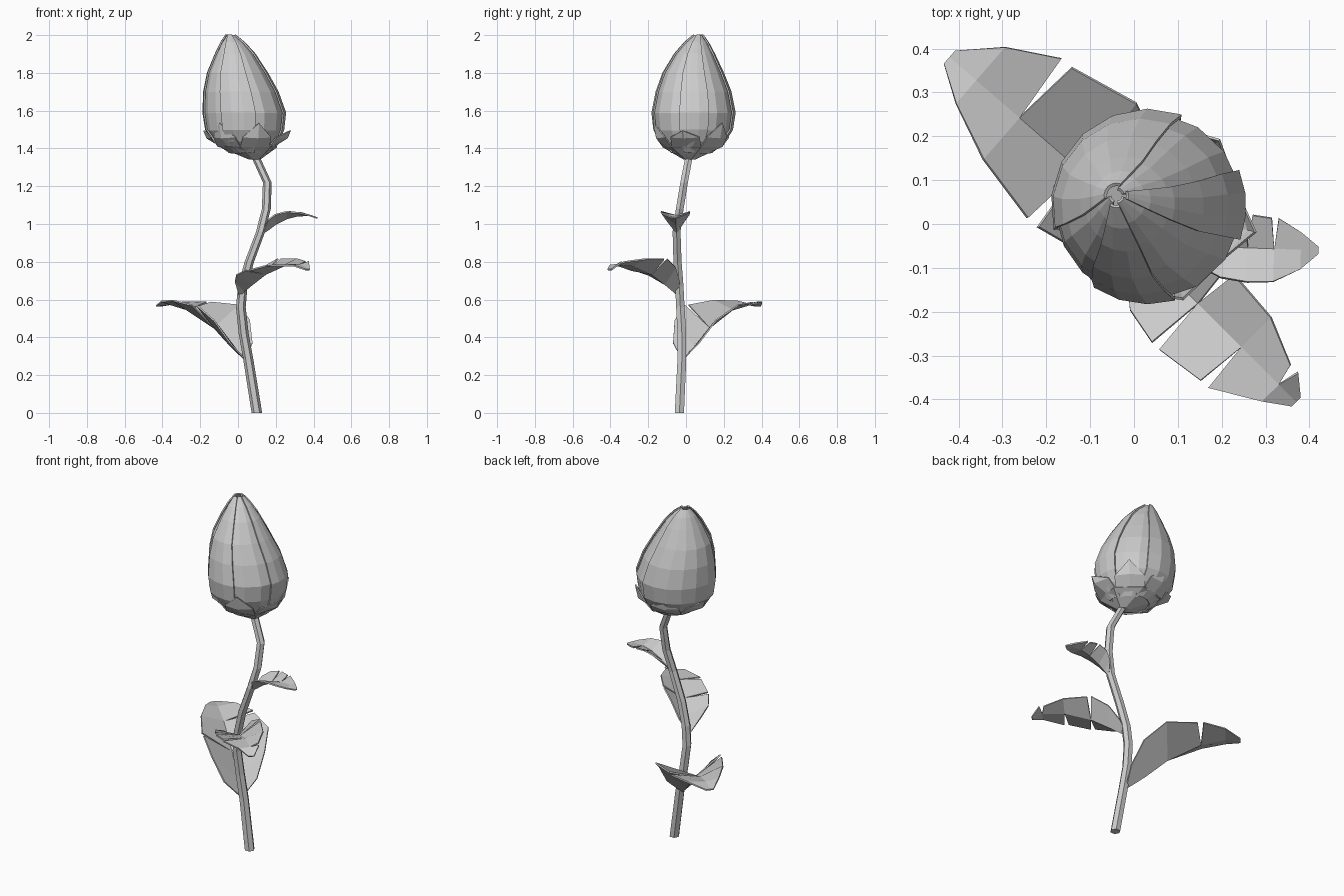
import bpy, bmesh, math
from mathutils import Vector

cube = bpy.data.objects.get("Cube")
if cube:
    bpy.data.objects.remove(cube, do_unlink=True)

grey = bpy.data.materials.new("soft grey")
grey.use_nodes = True
grey.diffuse_color = (0.6, 0.6, 0.6, 1)
grey.node_tree.nodes["Principled BSDF"].inputs["Base Color"].default_value = (0.6, 0.6, 0.6, 1)


def finish(name, bm, thickness=0):
    """Turn a bmesh into a flat shaded object, optionally thickened."""
    me = bpy.data.meshes.new(name)
    bm.to_mesh(me)
    bm.free()
    me.materials.append(grey)
    ob = bpy.data.objects.new(name, me)
    bpy.context.collection.objects.link(ob)
    if thickness:
        mod = ob.modifiers.new("thickness", "SOLIDIFY")
        mod.thickness = thickness
        mod.offset = 0
    return ob


def bridge(bm, rows, closed=False):
    """Join neighbouring rows of vertices with quads."""
    for low, high in zip(rows, rows[1:]):
        n = len(low)
        for i in range(n if closed else n - 1):
            j = (i + 1) % n
            bm.faces.new((low[i], low[j], high[j], high[i]))


def ring(bm, x, y, z, r, sides, turn=0):
    return [bm.verts.new((x + r * math.cos(a), y + r * math.sin(a), z))
            for a in (turn + math.tau * i / sides for i in range(sides))]


# Stem: a bent six-sided tube
path = [(.1, -.035, 0), (.055, -.022, .28), (.03, -.022, .42), (.015, -.03, .56),
        (.025, -.035, .67), (.06, -.045, .8), (.12, -.05, .96), (.15, -.033, 1.08),
        (.155, -.01, 1.22), (.1, .013, 1.34), (.085, .02, 1.38)]
bm = bmesh.new()
rows = [ring(bm, x, y, z, .028 - .004 * z, 6) for x, y, z in path]
bridge(bm, rows, True)
bm.faces.new(rows[0][::-1])
bm.faces.new(rows[-1])
finish("stem", bm)

# Bud: overlapping petals wrapped round a leaning profile (x, y, z, radius)
profile = [(.06, .03, 1.38, .1), (.045, .035, 1.44, .165), (.035, .038, 1.5, .2),
           (.033, .04, 1.59, .212), (.015, .04, 1.7, .19), (-.003, .038, 1.8, .152),
           (-.015, .045, 1.9, .098), (-.028, .055, 1.96, .056), (-.04, .065, 2, .018)]
# start angle, end angle, outward offset
petals = [(70, 194, .007), (185, 245, -.003), (236, 286, .007),
          (276, 350, -.003), (340, 382, .007), (374, 440, -.003)]
for k, (start, end, offset) in enumerate(petals):
    bm = bmesh.new()
    steps = max(3, round((end - start) / 22))
    rows = []
    for x, y, z, r in profile:
        row = []
        for i in range(steps + 1):
            a = math.radians(start + (end - start) * i / steps)
            row.append(bm.verts.new((x + (r + offset) * math.cos(a),
                                     y + (r + offset) * math.sin(a), z - max(0, -offset))))
        rows.append(row)
    bridge(bm, rows)
    finish(f"petal_{k + 1}", bm, .008)

# Calyx: a shallow six-sided cup under the bud
bm = bmesh.new()
rows = [ring(bm, .088, .018, 1.345, .03, 6, .3), ring(bm, .055, .032, 1.41, .158, 6, .3)]
bridge(bm, rows, True)
bm.faces.new(rows[0][::-1])
finish("calyx_cup", bm, .008)

# Sepals: pointed flaps rising from the cup rim
for k in range(6):
    bm = bmesh.new()
    mid = .3 + math.tau * (k + .5) / 6

    def rim(a, r, z):
        return bm.verts.new((.048 + r * math.cos(mid + a), .034 + r * math.sin(mid + a), z))

    flare = .02 if k % 3 == 2 else 0
    half = math.pi / 6
    rows = [[rim(-half, .16, 1.41), rim(0, .142, 1.41), rim(half, .16, 1.41)],
            [rim(-.42, .192, 1.46), rim(0, .198 + flare, 1.455), rim(.42, .192, 1.46)]]
    bridge(bm, rows)
    tip = rim(0, .215 + flare, 1.535 - flare * 2)
    for a, b in zip(rows[1], rows[1][1:]):
        bm.faces.new((a, b, tip))
    finish(f"sepal_{k + 1}", bm, .006)


def leaf(name, base, angle, stations, notches, gap):
    """Folded leaf. Stations: distance, midrib z, left width, left lift, right width,
    right lift. Notches: (station, side) where the blade is slit to the midrib."""
    bm = bmesh.new()
    a = math.radians(angle)
    along = Vector((math.cos(a), math.sin(a), 0))
    across = Vector((-math.sin(a), math.cos(a), 0))

    def point(s, t, z):
        return bm.verts.new(Vector((*base, z)) + along * s + across * t)

    spine = [point(st[0], 0, st[1]) for st in stations]
    for side in (1, -1):
        edges = []
        for i, (s, z, lw, ll, rw, rl) in enumerate(stations):
            w, lift = (lw, ll) if side == 1 else (rw, rl)
            if w == 0:
                edges.append((spine[i], spine[i]))
            elif (i, side) in notches:
                edges.append(tuple(point(s + g, side * w, z + lift) for g in (-gap, gap)))
            else:
                v = point(s, side * w, z + lift)
                edges.append((v, v))
        for i in range(len(spine) - 1):
            loop = [spine[i], spine[i + 1], edges[i + 1][0], edges[i][1]]
            loop = list(dict.fromkeys(loop))
            if len(loop) > 2:
                bm.faces.new(loop if side == 1 else loop[::-1])
    finish(name, bm, .008)


leaf("large_leaf", (.04, -.02), 139,
     [(0, .28, 0, 0, 0, 0), (.03, .3, .09, .07, .09, .07), (.1, .35, .14, .14, .15, .14),
      (.22, .45, .16, .12, .2, .12), (.4, .545, .125, .05, .165, .04),
      (.53, .575, .07, .015, .1, .01), (.61, .567, .02, 0, .02, 0)],
     {(3, 1), (4, -1)}, .016)
leaf("middle_leaf", (.005, -.04), -45,
     [(0, .62, 0, 0, 0, 0), (.04, .645, .05, .05, .07, .05), (.1, .68, .08, .09, .12, .05),
      (.2, .735, .105, .08, .137, .02), (.34, .78, .095, .035, .12, 0),
      (.46, .785, .05, .015, .055, -.005), (.515, .758, .015, 0, .015, 0)],
     {(3, 1), (3, -1), (4, -1), (5, 1)}, .012)
leaf("small_leaf", (.13, -.05), -2,
     [(0, .95, 0, 0, 0, 0), (.03, .97, .045, .05, .05, .05), (.07, 1, .068, .05, .07, .05),
      (.13, 1.03, .075, .035, .078, .035), (.19, 1.045, .07, .015, .075, .015),
      (.25, 1.045, .04, 0, .045, 0), (.29, 1.032, .008, 0, .008, 0)],
     {(3, 1), (4, 1)}, .008)
